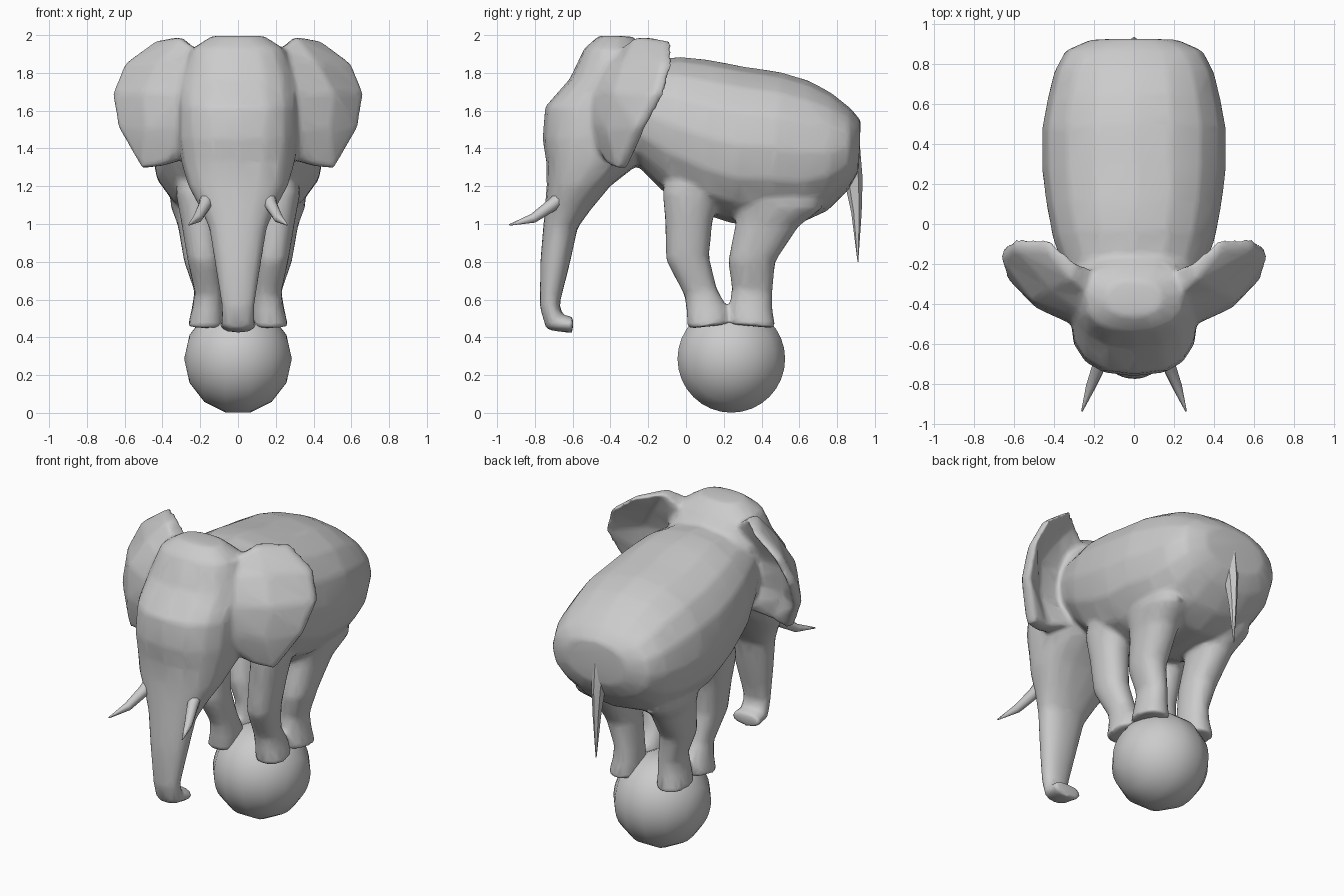
import bpy, bmesh, math
from mathutils import Vector

if "Cube" in bpy.data.objects:
    bpy.data.objects.remove(bpy.data.objects["Cube"])


def skin(name, rings, mirror=False, angle=50):
    """Bridge a list of closed point rings and cap both ends."""
    bm = bmesh.new()
    loops = [[bm.verts.new(p) for p in ring] for ring in rings]
    n = len(loops[0])
    for a, b in zip(loops, loops[1:]):
        for i in range(n):
            j = (i + 1) % n
            bm.faces.new((a[i], a[j], b[j], b[i]))
    bm.faces.new(loops[0])
    bm.faces.new(loops[-1])
    bmesh.ops.recalc_face_normals(bm, faces=bm.faces)
    mesh = bpy.data.meshes.new(name)
    bm.to_mesh(mesh)
    bm.free()
    obj = bpy.data.objects.new(name, mesh)
    bpy.context.collection.objects.link(obj)
    smooth(obj, angle)
    if mirror:
        obj.modifiers.new("mirror", 'MIRROR').use_mirror_merge = False
        for mod in list(obj.modifiers):
            bpy.ops.object.modifier_apply(modifier=mod.name)
    return obj


def smooth(obj, angle):
    bpy.ops.object.select_all(action='DESELECT')
    obj.select_set(True)
    bpy.context.view_layer.objects.active = obj
    bpy.ops.object.shade_smooth_by_angle(angle=math.radians(angle))


def section(y1, z1, y2, z2, half, cx=0.0, power=2.2, sides=16):
    """Rounded ring spanning two side-view points, with a half width in x."""
    a, b = Vector((cx, y1, z1)), Vector((cx, y2, z2))
    mid, axis = (a + b) / 2, (a - b) / 2
    ring = []
    for i in range(sides):
        t = 2 * math.pi * i / sides
        c, s = math.cos(t), math.sin(t)
        c = math.copysign(abs(c) ** (2 / power), c)
        s = math.copysign(abs(s) ** (2 / power), s)
        ring.append(mid + axis * c + Vector((half * s, 0, 0)))
    return ring


# Barrel-shaped body: top point, bottom point, half width
body_rows = [(-.42, 1.88, -.42, 1.38, .27), (-.20, 1.87, -.25, 1.30, .35),
             (-.03, 1.885, -.12, 1.17, .405), (.12, 1.87, .10, 1.05, .44),
             (.30, 1.835, .25, 1.00, .46), (.50, 1.805, .45, 1.00, .46),
             (.65, 1.76, .60, 1.00, .432), (.77, 1.695, .75, 1.07, .40),
             (.87, 1.615, .86, 1.18, .345), (.925, 1.55, .915, 1.28, .22)]
body = skin("body", [section(*r) for r in body_rows])

# Head flowing into the trunk: front point, back point, half width, centre x, squareness
head_rows = [(-.46, 1.998, -.28, 1.993, .14, 0, 2.4), (-.54, 1.93, -.20, 1.92, .25, 0, 2.4),
             (-.615, 1.77, -.08, 1.77, .31, 0, 2.5), (-.747, 1.62, -.08, 1.62, .32, 0, 2.6),
             (-.76, 1.45, -.15, 1.45, .32, 0, 2.6), (-.74, 1.33, -.26, 1.31, .30, 0, 2.6),
             (-.738, 1.20, -.40, 1.20, .265, 0, 2.5), (-.748, 1.08, -.50, 1.08, .20, 0, 2.3),
             (-.757, .98, -.573, .98, .155), (-.772, .80, -.612, .80, .125),
             (-.775, .56, -.67, .57, .088), (-.74, .44, -.65, .515, .09),
             (-.60, .42, -.595, .515, .10)]
head = skin("head_and_trunk", [section(*r) for r in head_rows])

# Ears: each row runs root, middle, rim and has a thicker back layer towards the neck
ear_rows = [((.20, -.37, 1.91), (.31, -.275, 1.99), (.435, -.13, 1.97)),
            ((.20, -.47, 1.83), (.42, -.33, 1.86), (.60, -.125, 1.85)),
            ((.22, -.54, 1.68), (.51, -.385, 1.70), (.665, -.17, 1.69)),
            ((.22, -.54, 1.52), (.49, -.42, 1.50), (.635, -.27, 1.51)),
            ((.22, -.42, 1.36), (.40, -.415, 1.31), (.51, -.37, 1.295))]
ear_rings = []
for i, (root, mid, rim) in enumerate(ear_rows):
    k = .5 if i in (0, 4) else 1
    back = [Vector(rim) + Vector((-.015, .06, 0)), Vector(mid) + Vector((-.02, .06 + .05 * k, 0)),
            Vector(root) + Vector((0, .06 + .16 * k, 0))]
    ear_rings.append([Vector(root), Vector(mid), Vector(rim)] + back)
ears = skin("ears", ear_rings, mirror=True)

# Legs: front point, back point, half width, centre x
front_leg = [(-.06, 1.42, .14, 1.42, .08, .22), (-.125, 1.17, .17, 1.15, .105, .225),
             (-.11, 1.00, .14, 1.00, .10, .20), (-.108, .81, .123, .83, .091, .18),
             (-.008, .62, .163, .66, .076, .155), (.002, .54, .225, .55, .085, .16),
             (.005, .445, .23, .47, .098, .17)]
hind_leg = [(.34, 1.40, .72, 1.35, .10, .22), (.275, 1.12, .72, 1.08, .12, .24),
            (.26, 1.00, .60, .99, .11, .21), (.222, .80, .473, .80, .096, .19),
            (.242, .66, .458, .63, .076, .155), (.23, .56, .458, .55, .085, .16),
            (.225, .47, .475, .448, .098, .17)]
legs = [skin(name, [section(*r) for r in rows], mirror=True)
        for name, rows in (("front_legs", front_leg), ("hind_legs", hind_leg))]

# Blend head, ears, body and legs into one continuous light hide
bpy.ops.object.select_all(action='DESELECT')
for part in [body, head, ears] + legs:
    part.select_set(True)
    part.modifiers.clear()
bpy.context.view_layer.objects.active = body
bpy.ops.object.join()
body.name = "elephant_body"
remesh = body.modifiers.new("blend", 'REMESH')
remesh.mode, remesh.voxel_size, remesh.use_smooth_shade = 'VOXEL', .012, True
relax = body.modifiers.new("relax", 'SMOOTH')
relax.factor, relax.iterations = .5, 22
body.modifiers.new("thin", 'DECIMATE').ratio = .06

# Tail
tail = [(.80, 1.44, .905, 1.52, .055), (.83, 1.34, .922, 1.40, .05),
        (.84, 1.22, .935, 1.24, .035), (.875, 1.06, .93, 1.06, .022),
        (.908, .80, .912, .80, .003)]
skin("tail", [section(*r, sides=6) for r in tail])

# Tusks: rings swept along a curved path
path = [(.16, -.64, 1.16, .036), (.175, -.71, 1.10, .034),
        (.215, -.81, 1.03, .025), (.26, -.935, .995, .004)]
tusk_rings = []
for i, (x, y, z, r) in enumerate(path):
    p0, p1 = path[max(i - 1, 0)], path[min(i + 1, len(path) - 1)]
    d = (Vector(p1[:3]) - Vector(p0[:3])).normalized()
    u = d.cross(Vector((1, 0, 0))).normalized()
    v = d.cross(u)
    tusk_rings.append([Vector((x, y, z)) + r * (u * math.cos(k * math.pi / 4) + v * math.sin(k * math.pi / 4))
                       for k in range(8)])
skin("tusks", tusk_rings, mirror=True)

# Ball under the feet
bpy.ops.mesh.primitive_uv_sphere_add(segments=32, ring_count=7, radius=.285,
                                     location=(0, .24, .286), rotation=(0, math.pi / 2, 0))
ball = bpy.context.object
ball.name = "ball"
ball.scale = (1.025, 1.025, 1)
smooth(ball, 50)
